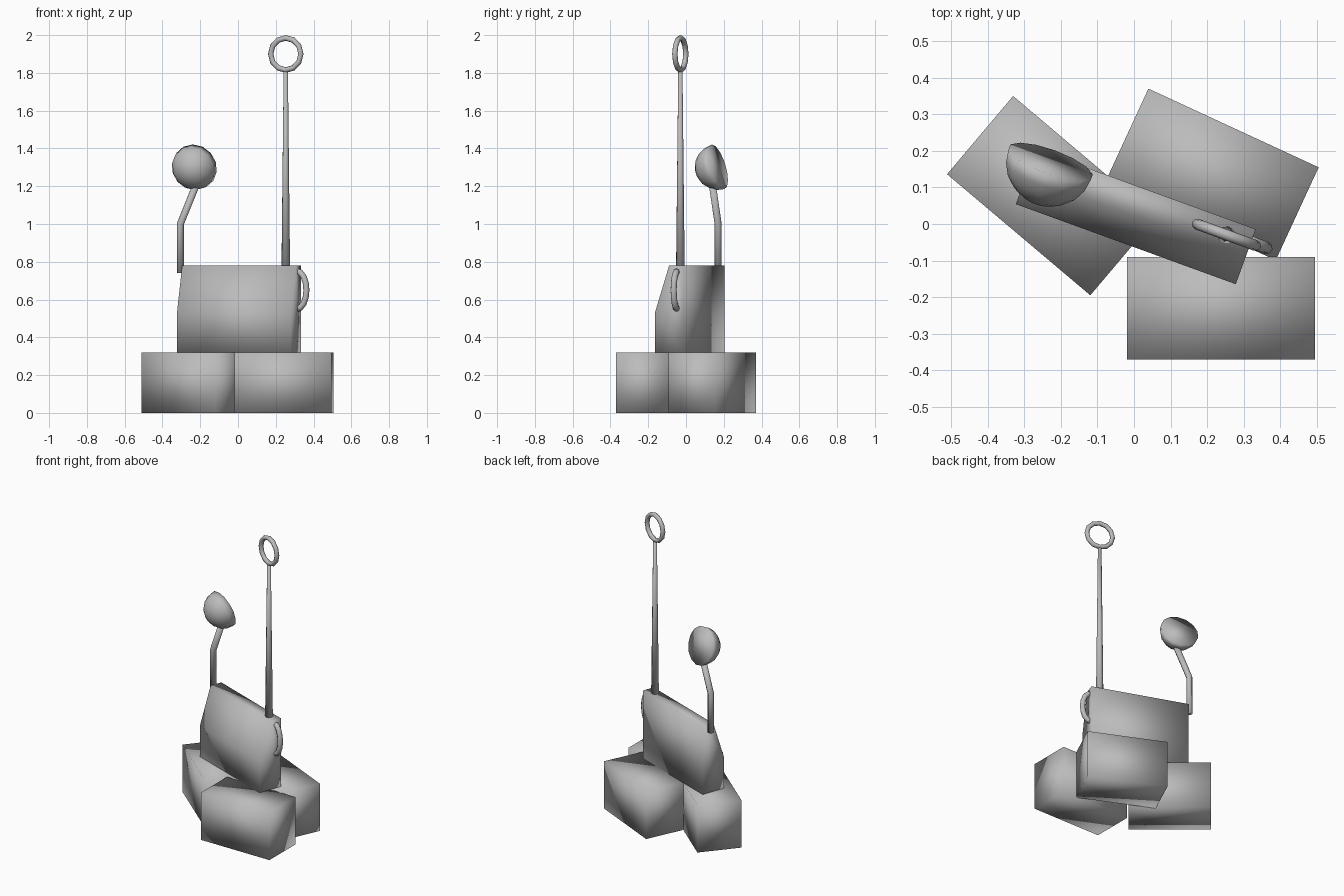
import bpy, bmesh
from math import radians, sin, cos, pi
from mathutils import Matrix, Vector

if "Cube" in bpy.data.objects:
    bpy.data.objects.remove(bpy.data.objects["Cube"])

grey = bpy.data.materials.new("plain grey")
grey.use_nodes = True
grey.diffuse_color = (0.5, 0.5, 0.5, 1)
grey.node_tree.nodes["Principled BSDF"].inputs["Base Color"].default_value = (0.5, 0.5, 0.5, 1)

# Everything on the bench of blocks shares the turned frame of the body
BODY = Matrix.Translation((0.005, 0.02, 0)) @ Matrix.Rotation(radians(-20), 4, "Z")


def finish(name, bm, matrix):
    bmesh.ops.recalc_face_normals(bm, faces=bm.faces)
    for face in bm.faces:
        face.smooth = True
    mesh = bpy.data.meshes.new(name)
    bm.to_mesh(mesh)
    bm.free()
    mesh.materials.append(grey)
    obj = bpy.data.objects.new(name, mesh)
    obj.matrix_world = matrix
    bpy.context.collection.objects.link(obj)
    return obj


def block(name, x, y, angle):
    bm = bmesh.new()
    bmesh.ops.create_cube(bm, size=1)
    bmesh.ops.scale(bm, vec=(0.513, 0.28, 0.32), verts=bm.verts)
    finish(name, bm, Matrix.Translation((x, y, 0.16)) @ Matrix.Rotation(radians(angle), 4, "Z"))


def tube(name, path, radii, sides=8, closed=False):
    """Sweep a round section along a path lying in the local xz plane."""
    bm = bmesh.new()
    pts = [Vector(p) for p in path]
    n = len(pts)
    rings = []
    for i, p in enumerate(pts):
        before = pts[i - 1] if closed or i else p
        after = pts[(i + 1) % n] if closed or i < n - 1 else p
        along = (after - before).normalized()
        u = Vector((0, 1, 0))
        v = along.cross(u)
        rings.append([bm.verts.new(p + radii[i] * (u * cos(a) + v * sin(a)))
                      for a in (2 * pi * k / sides for k in range(sides))])
    for i in range(n if closed else n - 1):
        a, b = rings[i], rings[(i + 1) % n]
        for k in range(sides):
            j = (k + 1) % sides
            bm.faces.new((a[k], a[j], b[j], b[k]))
    if not closed:
        bm.faces.new(rings[0])
        bm.faces.new(rings[-1])
    finish(name, bm, BODY)


# Three supporting blocks
block("front_block", 0.238, -0.23, 0)
block("back_block", 0.2135, 0.1355, -24.8)
block("side_block", -0.225, 0.0775, -40.2)

# Body: side profile with a sloped upper front, extruded along its length
profile = [(-0.08, 0.32), (0.08, 0.32), (0.08, 0.78), (0, 0.78), (-0.08, 0.53)]
bm = bmesh.new()
end = bm.faces.new([bm.verts.new((-0.32, y, z)) for y, z in profile])
side = bmesh.ops.extrude_face_region(bm, geom=[end])["geom"]
bmesh.ops.translate(bm, vec=(0.64, 0, 0), verts=[v for v in side if isinstance(v, bmesh.types.BMVert)])
finish("body", bm, BODY)

# Antenna with a ring on top
tube("antenna", [(0.25, 0.038, 0.7), (0.25, 0.038, 1.81)], [0.025, 0.012])
turns = [2 * pi * i / 12 for i in range(12)]
tube("antenna_ring", [(0.25 + 0.085 * cos(a), 0.038, 1.9 + 0.085 * sin(a)) for a in turns],
     [0.015] * 12, closed=True)

# Handle arched over the end of the body
arc = [radians(-90 + 22.5 * i) for i in range(9)]
tube("handle", [(0.31 + 0.055 * cos(a), 0.042, 0.65 + 0.1 * sin(a)) for a in arc], [0.017] * 9)

# Bent stalk carrying the bowl
tube("stalk", [(-0.343, 0.035, 0.74), (-0.343, 0.035, 1.0), (-0.257, 0.035, 1.2)], [0.02] * 3)

# Half-round bowl, flat side to the back and tipped slightly up
bm = bmesh.new()
bmesh.ops.create_uvsphere(bm, u_segments=14, v_segments=10, radius=0.123)
bmesh.ops.bisect_plane(bm, geom=bm.verts[:] + bm.edges[:] + bm.faces[:], plane_co=(0, 0, 0),
                       plane_no=(0, 0, -1), clear_outer=True, dist=0.0001)
bmesh.ops.holes_fill(bm, edges=[e for e in bm.edges if e.is_boundary], sides=0)
finish("bowl", bm, BODY @ Matrix.Translation((-0.27, 0.061, 1.303)) @ Matrix.Rotation(radians(90 + 16), 4, "X"))
